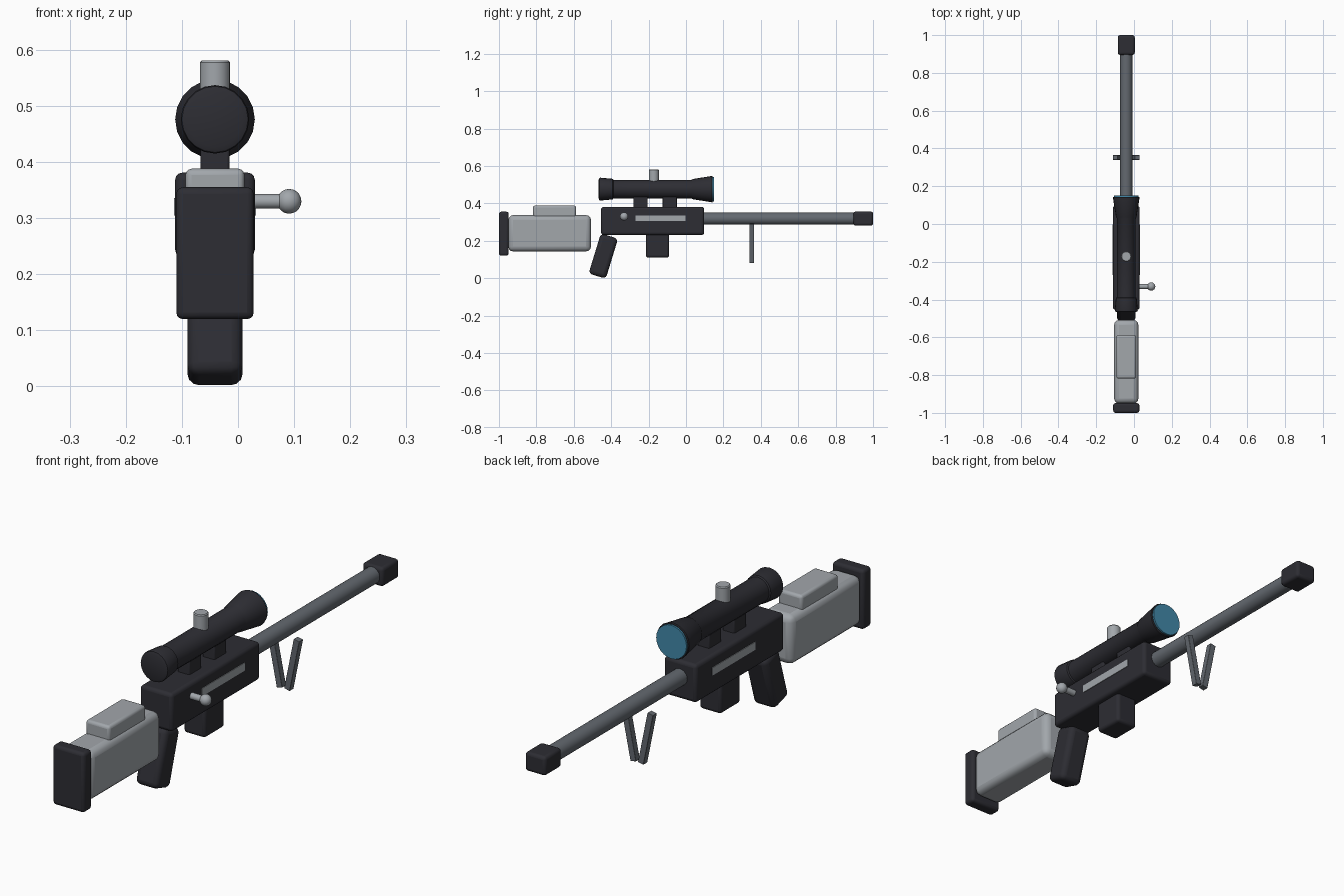
import bpy, bmesh, math
from mathutils import Vector, Matrix

if "Cube" in bpy.data.objects:
    bpy.data.objects.remove(bpy.data.objects["Cube"])

CX = -0.041  # centre line of the body


def material(name, rgb):
    m = bpy.data.materials.new(name)
    m.diffuse_color = (*rgb, 1)
    m.use_nodes = True
    m.node_tree.nodes["Principled BSDF"].inputs["Base Color"].default_value = m.diffuse_color
    return m


DARK = material("dark_polymer", (0.026, 0.026, 0.033))
STEEL = material("gunmetal", (0.125, 0.14, 0.16))
LIGHT = material("light_grey", (0.36, 0.385, 0.41))
GLASS = material("blue_glass", (0.055, 0.25, 0.40))


def finish(name, bm, mat, bevel=0, segments=3):
    bmesh.ops.recalc_face_normals(bm, faces=bm.faces)
    me = bpy.data.meshes.new(name)
    bm.to_mesh(me)
    bm.free()
    ob = bpy.data.objects.new(name, me)
    bpy.context.collection.objects.link(ob)
    me.materials.append(mat)
    if bevel:
        mod = ob.modifiers.new("rounded_edges", 'BEVEL')
        mod.width, mod.segments, mod.limit_method = bevel, segments, 'ANGLE'
    bpy.ops.object.select_all(action='DESELECT')
    bpy.context.view_layer.objects.active = ob
    ob.select_set(True)
    bpy.ops.object.shade_smooth_by_angle(angle=math.radians(35))
    return ob


def box(name, centre, size, mat, bevel=0.012, rot=(0, 'X')):
    bm = bmesh.new()
    bmesh.ops.create_cube(bm, size=1)
    bm.transform(Matrix.Translation(centre)
                 @ Matrix.Rotation(math.radians(rot[0]), 4, rot[1])
                 @ Matrix.Diagonal((*size, 1)))
    return finish(name, bm, mat, bevel)


def span(name, y, z, width, mat, bevel=0.012, x=CX):
    """Box given by its y range, z range and width."""
    return box(name, (x, sum(y) / 2, sum(z) / 2),
               (width, y[1] - y[0], z[1] - z[0]), mat, bevel)


def turned(name, origin, axis, profile, mat, sides=20):
    """Solid of revolution; profile is (distance along axis, radius)."""
    bm = bmesh.new()
    rot = Vector(axis).to_track_quat('Z', 'Y').to_matrix().to_4x4()
    rings = []
    for d, r in profile:
        rings.append([bm.verts.new((r * math.cos(2 * math.pi * i / sides),
                                    r * math.sin(2 * math.pi * i / sides), d))
                      for i in range(sides)])
    for a, b in zip(rings, rings[1:]):
        for i in range(sides):
            j = (i + 1) % sides
            bm.faces.new((a[i], a[j], b[j], b[i]))
    bm.faces.new(rings[0])
    bm.faces.new(rings[-1])
    bm.transform(Matrix.Translation(origin) @ rot)
    return finish(name, bm, mat)


# Stock
span("butt_plate", (-1.0, -0.948), (0.12, 0.355), 0.138, DARK)
span("stock", (-0.95, -0.508), (0.143, 0.337), 0.128, LIGHT, 0.026)
span("cheek_rest", (-0.818, -0.588), (0.325, 0.388), 0.105, LIGHT, 0.011)

# Body, grip and magazine
span("receiver", (-0.454, 0.097), (0.231, 0.381), 0.142, DARK, 0.013)
box("grip", (CX, -0.442, 0.118), (0.098, 0.096, 0.224), DARK, 0.02, (-17, 'X'))
span("magazine", (-0.215, -0.09), (0.11, 0.26), 0.095, DARK)
for side, s in (("left", -1), ("right", 1)):
    span(f"{side}_side_plate", (-0.27, -0.002), (0.305, 0.336), 0.006, LIGHT, 0, CX + s * 0.0705)

# Barrel and muzzle
turned("barrel", (CX, 0.08, 0.318), (0, 1, 0), [(0, 0.0325), (0.84, 0.0325)], STEEL, 24)
span("muzzle_brake", (0.895, 1.0), (0.281, 0.356), 0.09, DARK)

# Scope: eyepiece, tube and flared front in one turned profile
SZ = 0.476
turned("scope", (CX, 0, SZ), (0, 1, 0),
       [(-0.467, 0.049), (-0.463, 0.059), (-0.458, 0.061), (-0.392, 0.055), (-0.388, 0.050),
        (0.03, 0.050), (0.036, 0.054), (0.13, 0.069), (0.139, 0.071), (0.143, 0.069)], DARK, 20)
turned("scope_lens", (CX, 0.138, SZ), (0, 1, 0), [(0, 0.066), (0.012, 0.066)], GLASS, 24)
turned("scope_turret", (CX, -0.172, 0.51), (0, 0, 1),
       [(0, 0.027), (0.067, 0.027), (0.071, 0.024)], LIGHT)
for label, y in (("rear", -0.243), ("front", -0.087)):
    span(f"{label}_scope_mount", (y - 0.038, y + 0.038), (0.37, 0.445), 0.052, DARK, 0.005)

# Bolt handle on the right side
turned("bolt_shaft", (0.02, -0.331, 0.33), (1, 0, 0), [(0, 0.013), (0.065, 0.013)], LIGHT, 14)
bm = bmesh.new()
bmesh.ops.create_uvsphere(bm, u_segments=16, v_segments=10, radius=0.022,
                          matrix=Matrix.Translation((0.091, -0.331, 0.33)))
finish("bolt_knob", bm, LIGHT)

# Bipod legs that meet toward the bottom
for side, s in (("left", -1), ("right", 1)):
    box(f"{side}_bipod_leg", (CX + s * 0.037, 0.352, 0.186), (0.025, 0.025, 0.21),
        STEEL, 0.002, (s * 11.5, 'Y'))
